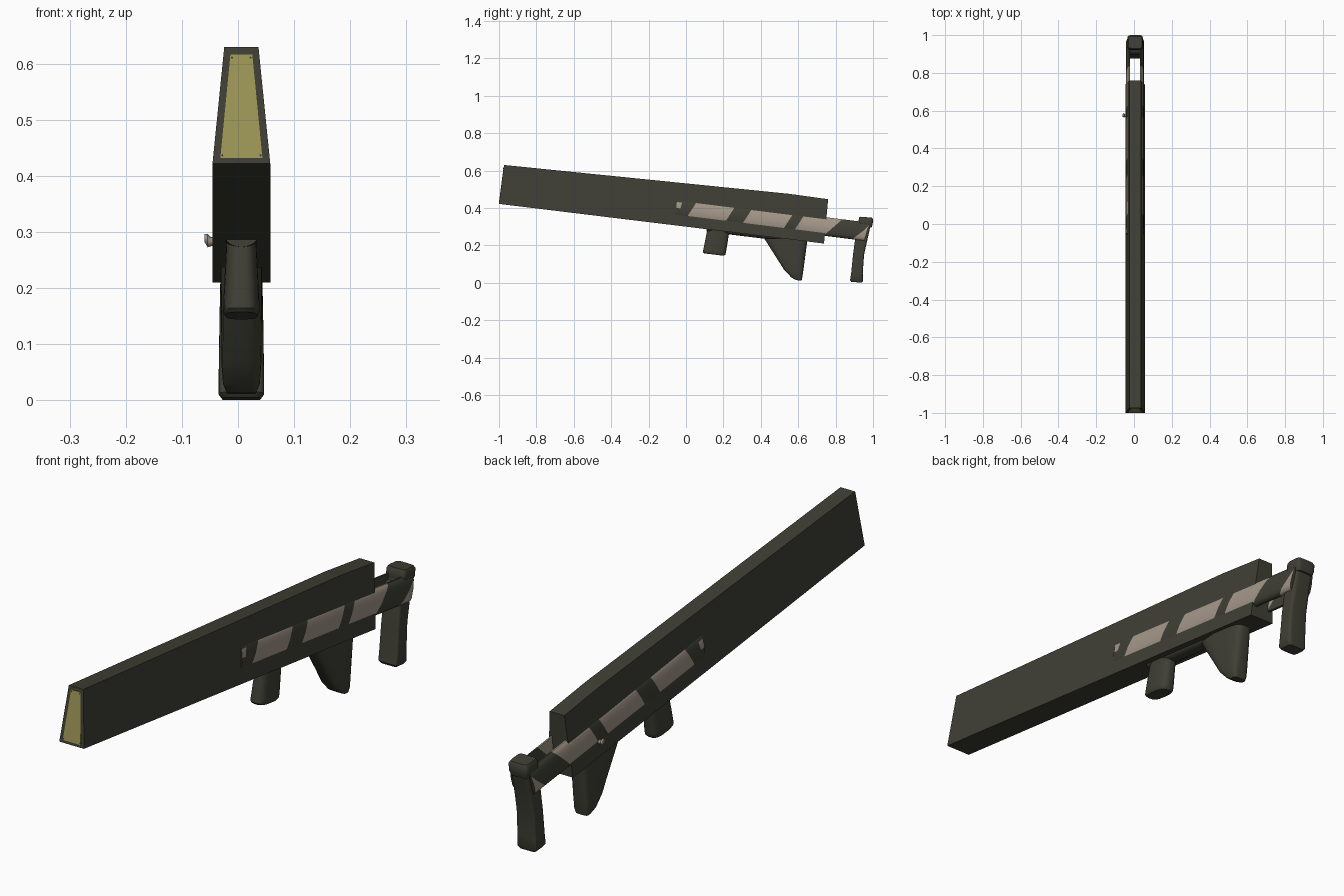
import bpy, bmesh, math

if "Cube" in bpy.data.objects:
    bpy.data.objects.remove(bpy.data.objects["Cube"])

CX = 0.006  # symmetry plane of the launcher


def material(name, rgb):
    m = bpy.data.materials.new(name)
    m.diffuse_color = (*rgb, 1)
    m.use_nodes = True
    m.node_tree.nodes["Principled BSDF"].inputs["Base Color"].default_value = m.diffuse_color
    return m


DARK = material("dark olive", (0.050, 0.050, 0.036))
TAN = material("light tan", (0.37, 0.31, 0.25))
YELLOW = material("muted yellow", (0.34, 0.305, 0.095))


def loft(name, rings, mats, rule=None, smooth=None, bevel=0):
    """Skin closed rings of points; rule(segment, side) picks the material slot."""
    bm = bmesh.new()
    vs = [[bm.verts.new(p) for p in r] for r in rings]
    n = len(rings[0])
    for i in range(len(rings) - 1):
        for j in range(n):
            k = (j + 1) % n
            f = bm.faces.new((vs[i][j], vs[i][k], vs[i + 1][k], vs[i + 1][j]))
            f.material_index = rule(i, j) if rule else 0
    bm.faces.new(vs[0])
    bm.faces.new(vs[-1])
    bmesh.ops.recalc_face_normals(bm, faces=bm.faces)
    me = bpy.data.meshes.new(name)
    bm.to_mesh(me)
    bm.free()
    ob = bpy.data.objects.new(name, me)
    bpy.context.collection.objects.link(ob)
    for m in mats:
        me.materials.append(m)
    if bevel:
        b = ob.modifiers.new("bevel", 'BEVEL')
        b.width, b.segments = bevel, 2
    if smooth:
        bpy.ops.object.select_all(action='DESELECT')
        bpy.context.view_layer.objects.active = ob
        ob.select_set(True)
        bpy.ops.object.shade_smooth_by_angle(angle=math.radians(smooth))
    return ob


def oval(z, y0, y1, half, power, tilt=0, n=24):
    """Rounded-box ring lying flat at height z, tilted along y."""
    pts = []
    for i in range(n):
        a = 2 * math.pi * (i + 0.5) / n
        c, s = math.cos(a), math.sin(a)
        dx = math.copysign(abs(c) ** (2 / power), c) * half
        dy = math.copysign(abs(s) ** (2 / power), s) * (y1 - y0) / 2
        pts.append((CX + dx, (y0 + y1) / 2 + dy, z + tilt * dy))
    return pts


# Main body: tapered trapezoid section, kinked near the rear
def section(yb, zb, yt, zt):
    return [(CX - .0515, yb, zb), (CX + .0515, yb, zb),
            (CX + .0305, yt, zt), (CX - .0305, yt, zt)]


loft("main_body", [section(-1, .422, -.973, .63), section(.52, .237, .55, .476),
                   section(.738, .21, .76, .447)], [DARK])


# Muzzle panel with corner screws, on the sloping front face
def front(x, z, out):
    return (CX + x, -1 + (z - .422) * .13 - out, z)


panel = [(-.0375, .432), (.0375, .432), (.0195, .617), (-.0195, .617)]
loft("muzzle_panel", [[front(x, z, o) for x, z in panel] for o in (-.002, .001)], [YELLOW])
for i, (sx, z) in enumerate([(-.034, .437), (.034, .437), (-.0165, .611), (.0165, .611)]):
    ring = [(sx + .002 * math.cos(a * math.pi / 4), z + .002 * math.sin(a * math.pi / 4))
            for a in range(8)]
    loft(f"panel_screw_{i + 1}", [[front(x, zz, o) for x, zz in ring] for o in (0, .002)], [DARK])

# Striped side bars: bulging profile (height, half width), slanted colour breaks
PROFILE = [(-.05, .026), (-.05, .036), (-.044, .0435), (-.032, .0478), (0, .0478),
           (.032, .043), (.044, .038), (.05, .032), (.05, .026)]
BREAKS = [(-.052, .1), (-.030, .3), (.03, .6), (.235, .6), (.326, .6), (.545, .6),
          (.604, .6), (.786, 1.0), (.945, 1.15), (.968, .3)]


def bar_ring(side, y, slant):
    pts = []
    for h, w in PROFILE:
        yy = min(y + slant * h, .968 + .3 * h - (.001 if y < .968 else 0))
        pts.append((CX + side * w, yy, .394 - .125 * yy + h))
    return pts


def stripe(seg, j):
    if seg == 0:
        return 1 if j == 4 else 0
    return 1 if seg in (2, 4, 6, 8) else 0


for side, label in ((-1, "left"), (1, "right")):
    loft(f"{label}_side_bar", [bar_ring(side, y, s) for y, s in BREAKS],
         [DARK, TAN], stripe, smooth=40)

# Charging knob on the left side
knob = []
for x, r, dz in ((-.036, .008, 0), (-.048, .008, 0), (-.054, .012, .002), (-.060, .007, .007)):
    knob.append([(x, .575 + r * math.cos(a * math.pi / 6), .283 + dz + r * math.sin(a * math.pi / 6))
                 for a in range(12)])
loft("charging_knob", knob, [TAN], smooth=40)

# Under rail joining the two grips
rail = []
for y in (.11, .64):
    zb = .422 - .122 * (y + 1)
    rail.append([(CX + .028 * math.cos(a), y, zb + .004 - .017 * math.sin(a))
                 for a in (i * math.pi / 10 for i in range(11))])
loft("under_rail", rail, [DARK], smooth=40)

# Front grip: flared round handle
loft("front_grip", [oval(.30, .118, .235, .026, 3, -.12), oval(.17, .092, .214, .0325, 3, -.12),
                    oval(.158, .090, .211, .0325, 3, -.12), oval(.151, .096, .204, .028, 3, -.12)],
     [DARK], smooth=40)

# Rear grip: wedge running down to a rounded tip
loft("rear_grip", [oval(.238, .417, .650, .037, 4), oval(.21, .435, .647, .037, 4),
                   oval(.07, .524, .628, .036, 4), oval(.03, .562, .622, .033, 4),
                   oval(.013, .588, .618, .026, 4, -.1)], [DARK], smooth=40)

# Shoulder stock: waisted plate
loft("shoulder_stock", [oval(.32, .924, .990, .036, 7), oval(.24, .905, .972, .037, 7),
                        oval(.15, .893, .952, .039, 7), oval(.05, .883, .945, .0405, 7),
                        oval(.012, .877, .946, .0405, 7, -.08), oval(.003, .883, .941, .034, 7, -.08)],
     [DARK], smooth=40)

# Stock cap: rounded block on top of the stock
loft("stock_cap", [oval(.298, .926, .992, .036, 6, -.08), oval(.315, .922, .998, .041, 6, -.08),
                   oval(.342, .924, 1.0, .041, 6, -.08), oval(.351, .930, .994, .036, 6, -.08)],
     [DARK], smooth=40)

# Cross pin tying the bars to the stock
loft("cross_pin", [[(CX + x, .925 + .028 * math.cos(a * math.pi / 6), .28 + .028 * math.sin(a * math.pi / 6))
                    for a in range(12)] for x in (-.034, .034)], [DARK], smooth=40)
